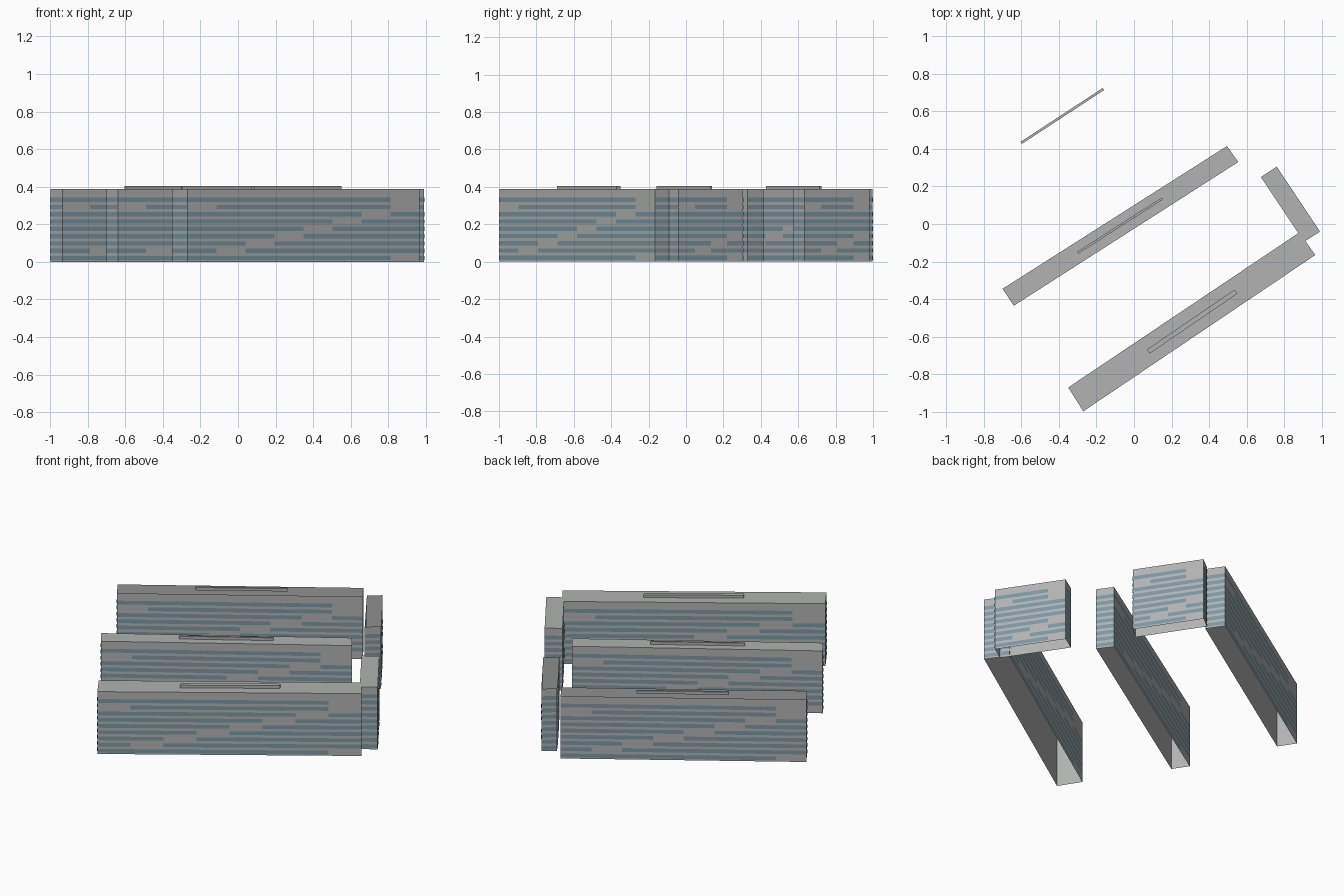
import bpy, bmesh
from mathutils import Vector

cube = bpy.data.objects.get("Cube")
if cube:
    bpy.data.objects.remove(cube, do_unlink=True)

WALL_TOP = 0.388
STRIP_TOP = 0.405
ROWS = 9
PITCH = 0.0388
SILL = 0.009
PANE = 0.023
UP = Vector((0, 0, 1))


def make_material(name, rgb):
    mat = bpy.data.materials.new(name)
    mat.use_nodes = True
    mat.diffuse_color = (*rgb, 1)
    mat.node_tree.nodes["Principled BSDF"].inputs["Base Color"].default_value = (*rgb, 1)
    return mat


concrete = make_material("grey concrete", (0.44, 0.45, 0.44))
glass = make_material("blue grey glass", (0.20, 0.31, 0.37))


def finish(name, bm, mat):
    mesh = bpy.data.meshes.new(name)
    bm.to_mesh(mesh)
    bm.free()
    mesh.materials.append(mat)
    obj = bpy.data.objects.new(name, mesh)
    bpy.context.collection.objects.link(obj)


def upright(bm, a, b, z0, z1):
    """Vertical rectangle from a to b, facing right of its direction."""
    pts = (a + UP * z0, b + UP * z0, b + UP * z1, a + UP * z1)
    bm.faces.new([bm.verts.new(p) for p in pts])


def shell(name, corners, z0, z1, roof):
    """Hollow block without a floor, on a counter-clockwise plan."""
    bm = bmesh.new()
    for i, a in enumerate(corners):
        upright(bm, a, corners[(i + 1) % 4], z0, z1)
    if roof:
        bm.faces.new([bm.verts.new(p + UP * z1) for p in corners])
    bmesh.ops.remove_doubles(bm, verts=bm.verts, dist=0.0001)
    finish(name, bm, concrete)


def is_blank(col, row, count):
    """Blank bays step up across the wall like a staircase."""
    if count == 1:
        return False
    if row in (0, 7, 8) and col == count - 1:
        return True
    return (row == 7 and col == 0) or (0 < row < 7 and col == row)


def windows(name, corners):
    bm = bmesh.new()
    for i, a in enumerate(corners):
        b = corners[(i + 1) % 4]
        run = b - a
        out = run.cross(UP).normalized() * 0.002
        count = 8 if run.length > 1 else 4 if run.length > 0.3 else 1
        for row in range(ROWS):
            z = SILL + row * PITCH
            for col in range(count):
                if not is_blank(col, row, count):
                    upright(bm, a + run * (col / count) + out,
                            a + run * ((col + 1) / count) + out, z, z + PANE)
    finish(name, bm, glass)


# Plan corners counter-clockwise, and whether the block has a roof
blocks = {
    "front_block": (((-0.27, -0.997), (0.965, -0.165), (0.88, -0.045), (-0.35, -0.87)), True),
    "middle_block": (((-0.64, -0.435), (0.555, 0.33), (0.495, 0.415), (-0.70, -0.345)), True),
    "rear_block": (((-0.933, 0.143), (0.23, 0.90), (0.165, 0.997), (-0.998, 0.24)), False),
    "front_wing": (((0.905, -0.095), (0.99, -0.04), (0.76, 0.305), (0.675, 0.25)), True),
    "rear_wing": (((0.47, 0.575), (0.54, 0.633), (0.31, 0.98), (0.24, 0.925)), False),
}
for name, (plan, roof) in blocks.items():
    corners = [Vector((x, y, 0)) for x, y in plan]
    shell(name, corners, 0, WALL_TOP, roof)
    windows(name + "_windows", corners)

# Low rooftop ridges: centre line ends and width
ridges = {
    "front_ridge": ((0.077, -0.678), (0.543, -0.36), 0.026),
    "middle_ridge": ((-0.30, -0.153), (0.15, 0.135), 0.012),
    "rear_ridge": ((-0.60, 0.432), (-0.163, 0.718), 0.013),
}
for name, (start, end, width) in ridges.items():
    a, b = Vector((*start, 0)), Vector((*end, 0))
    side = (b - a).cross(UP).normalized() * width / 2
    shell(name, [a + side, b + side, b - side, a - side], WALL_TOP, STRIP_TOP, True)
